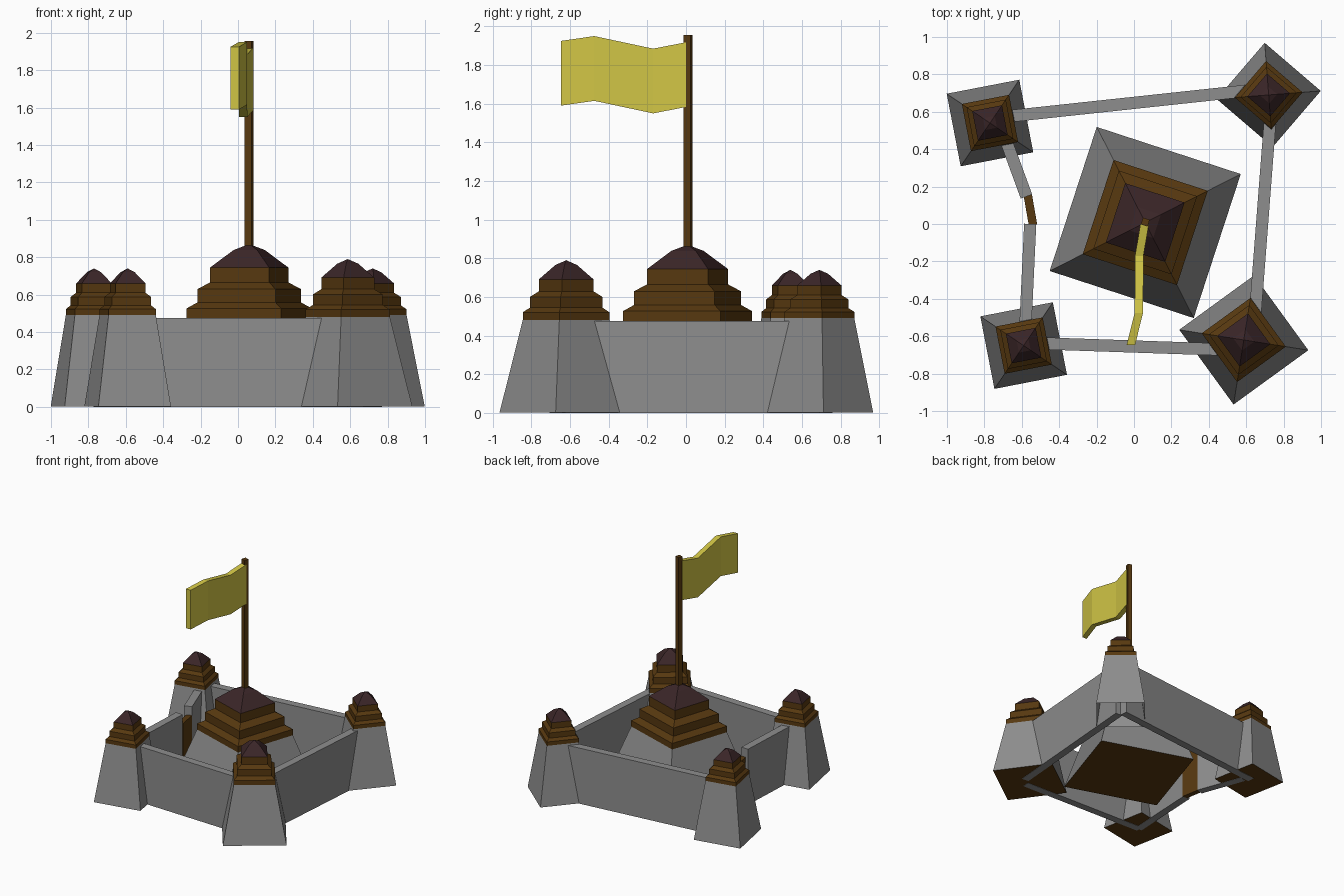
import bpy, bmesh, math
from mathutils import Vector

if "Cube" in bpy.data.objects:
    bpy.data.objects.remove(bpy.data.objects["Cube"], do_unlink=True)


def material(name, r, g, b):
    m = bpy.data.materials.new(name)
    m.use_nodes = True
    m.diffuse_color = (r, g, b, 1)
    bsdf = next(n for n in m.node_tree.nodes if n.type == 'BSDF_PRINCIPLED')
    bsdf.inputs["Base Color"].default_value = (r, g, b, 1)
    bsdf.inputs["Roughness"].default_value = 0.9
    return m


stone = material("stone grey", 0.27, 0.27, 0.27)
wood = material("timber brown", 0.095, 0.04, 0.005)
roof = material("roof dark plum", 0.043, 0.019, 0.021)
cloth = material("flag yellow", 0.64, 0.56, 0.06)


def make_object(name, bm, mats):
    bmesh.ops.recalc_face_normals(bm, faces=bm.faces[:])
    mesh = bpy.data.meshes.new(name)
    bm.to_mesh(mesh)
    bm.free()
    for m in mats:
        mesh.materials.append(m)
    ob = bpy.data.objects.new(name, mesh)
    bpy.context.collection.objects.link(ob)
    return ob


def square_stack(name, profile, mats, centre, angle, floor=True):
    """Stack of square rings (width, height, material of the band above)."""
    bm = bmesh.new()
    previous, band = None, 0
    for width, z, mat in profile:
        h = width / 2
        corners = [(0, 0)] if h == 0 else [(-h, -h), (h, -h), (h, h), (-h, h)]
        ring = [bm.verts.new((x, y, z)) for x, y in corners]
        if previous is None:
            if floor:
                bm.faces.new(ring).material_index = 1
        else:
            for i in range(4):
                j = (i + 1) % 4
                quad = [previous[i], previous[j], ring[j % len(ring)]]
                if len(ring) > 1:
                    quad.append(ring[i])
                bm.faces.new(quad).material_index = band
        previous, band = ring, mat
    if len(previous) > 1:
        bm.faces.new(previous).material_index = band
    ob = make_object(name, bm, mats)
    ob.location = (*centre, 0)
    ob.rotation_euler.z = math.radians(angle)


# Tier outline as (width factor, height fraction, material of the band above)
TIERS = [(1, 0, 1), (1, 0.13, 1), (0.83, 0.21, 1), (0.83, 0.39, 1),
         (0.63, 0.48, 1), (0.63, 0.68, 2), (0.25, 0.92, 2), (0, 1, 2)]


def tower(name, centre, angle, base, top, z0, z1, floor=True):
    profile = [(base, 0.002, 0)]
    profile += [(top * w, z0 + (z1 - z0) * f, m) for w, f, m in TIERS]
    square_stack(name, profile, [stone, wood, roof], centre, angle, floor)


def ribbon(name, path, thickness, height, mat, side=None):
    """Upright slab following path points; side fixes the thickness direction."""
    bm = bmesh.new()
    rings = []
    for p in path:
        p = Vector(p)
        if side:
            n = Vector(side)
        else:
            d = Vector(path[-1]) - Vector(path[0])
            n = Vector((-d.y, d.x, 0)).normalized()
        n *= thickness / 2
        up = Vector((0, 0, height))
        rings.append([bm.verts.new(v) for v in (p - n, p + n, p + n + up, p - n + up)])
    for a, b in zip(rings, rings[1:]):
        for i in range(4):
            j = (i + 1) % 4
            bm.faces.new((a[i], a[j], b[j], b[i]))
    bm.faces.new(rings[0])
    bm.faces.new(rings[-1])
    make_object(name, bm, [mat])


# Central keep and corner towers
tower("keep", (0.06, 0.008), -18.1, 0.81, 0.53, 0.475, 0.87)
tower("back_right_tower", (-0.77, 0.54), 10.9, 0.395, 0.257, 0.49, 0.74)
tower("back_left_tower", (0.72, 0.69), -40.6, 0.395, 0.257, 0.49, 0.74, floor=False)
tower("front_left_tower", (0.587, -0.62), 36, 0.494, 0.322, 0.48, 0.79)
tower("front_right_tower", (-0.59, -0.65), 11, 0.395, 0.257, 0.49, 0.74)

# Curtain walls
WALLS = {
    "front_wall": ((-0.59, -0.635, 0), (0.585, -0.675, 0)),
    "left_wall": ((0.637, -0.62, 0), (0.738, 0.69, 0)),
    "back_wall": ((0.72, 0.725, 0), (-0.77, 0.565, 0)),
    "right_wall_back": ((-0.715, 0.53, 0), (-0.575, 0.147, 0)),
    "right_wall_front": ((-0.555, 0, 0), (-0.585, -0.64, 0)),
}
for name, path in WALLS.items():
    ribbon(name, path, 0.065, 0.475, stone)

# Gate in the gap of the right wall
ribbon("gate", ((-0.568, 0.155, 0), (-0.54, -0.005, 0)), 0.045, 0.4, wood)

# Flagpole on the keep
square_stack("flagpole", [(0.038, 0.8, 1), (0.038, 1.955, 1)],
             [stone, wood], (0.06, 0.01), -18.1)

# Waving flag
ribbon("flag", [(0.057, 0, 1.583), (0.028, -0.17, 1.55),
                (0.026, -0.475, 1.615), (-0.017, -0.648, 1.59)],
       0.045, 0.335, cloth, side=(1, 0, 0))
